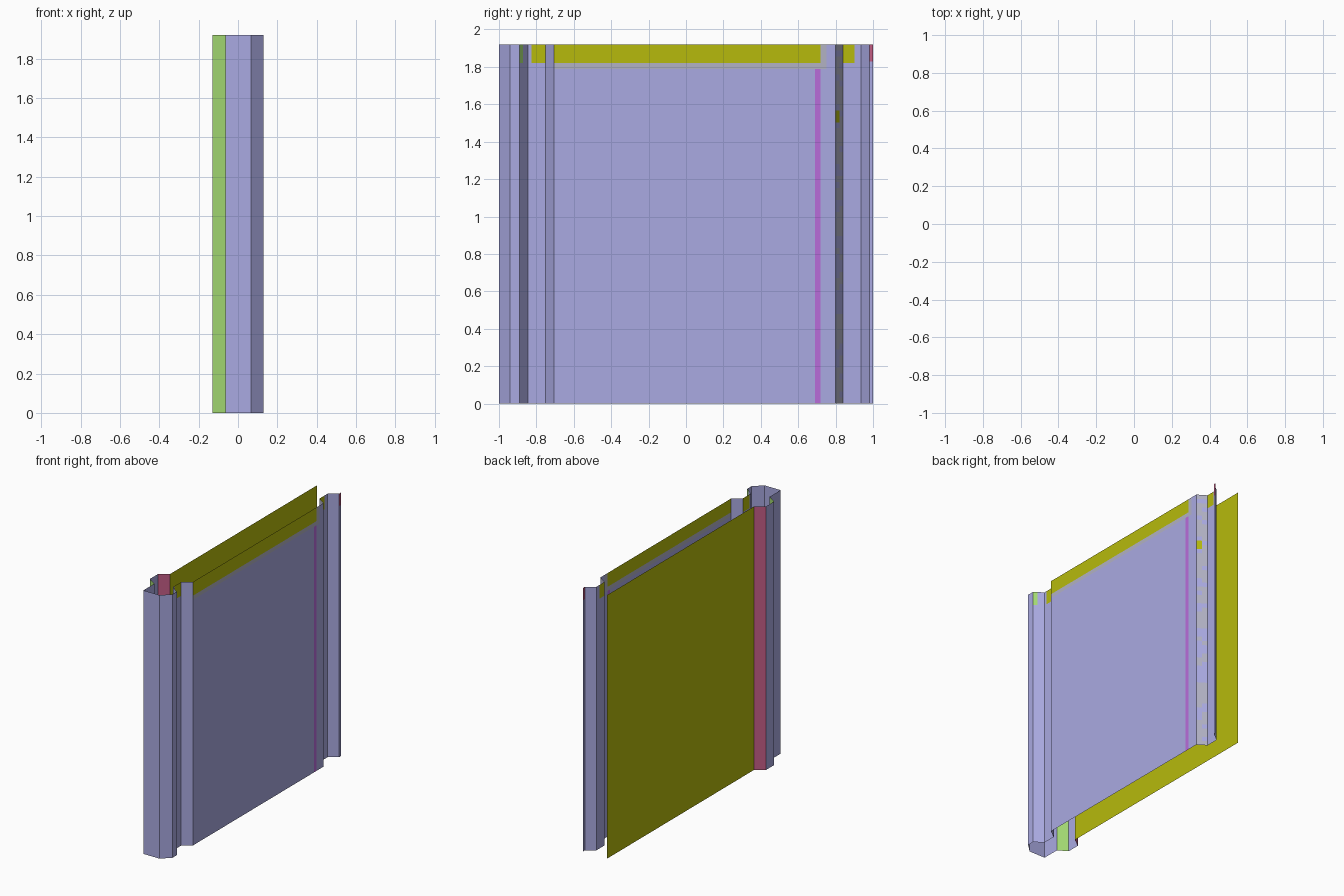
import bpy, bmesh, random
from mathutils import Vector

if "Cube" in bpy.data.objects:
    bpy.data.objects.remove(bpy.data.objects["Cube"])

random.seed(4)
H = 1.92          # full height of the folded sheet
BAND = 1.82       # start of the painted top band


def srgb(*c):
    """0-255 display colour to linear RGBA."""
    out = []
    for v in c:
        v /= 255
        out.append(v / 12.92 if v <= 0.04045 else ((v + 0.055) / 1.055) ** 2.4)
    return (*out, 1)


COLOURS = {
    "lilac_blue": srgb(170, 170, 226),
    "olive_yellow": srgb(182, 186, 12),
    "violet": srgb(185, 108, 218),
    "dusty_red": srgb(194, 92, 132),
    "light_green": srgb(166, 220, 116),
    "pale_grey": srgb(178, 178, 196),
}
MATS = []
for name, col in COLOURS.items():
    m = bpy.data.materials.new(name)
    m.diffuse_color = col
    m.use_nodes = True
    m.node_tree.nodes["Principled BSDF"].inputs["Base Color"].default_value = m.diffuse_color
    MATS.append(m)
BLUE, YELLOW, VIOLET, RED, GREEN, GREY = range(6)


def sheet(name, points, rule=lambda s, y, z: BLUE, ycuts=(), zcuts=()):
    """Extrude an open x/y profile upwards; rule(segment, y, z) picks the colour."""
    plan = [(points[0], None)]                    # (point, segment ending there)
    for s, (a, b) in enumerate(zip(points, points[1:])):
        lo, hi = sorted((a[1], b[1]))
        inner = sorted((y for y in ycuts if lo + 1e-4 < y < hi - 1e-4),
                       reverse=b[1] < a[1])
        for y in inner:
            t = (y - a[1]) / (b[1] - a[1])
            plan.append(((a[0] + t * (b[0] - a[0]), y), s))
        plan.append((b, s))
    levels = sorted({0, H, *zcuts})
    bm = bmesh.new()
    grid = [[bm.verts.new((p[0], p[1], z)) for z in levels] for p, _ in plan]
    for i in range(len(plan) - 1):
        for k in range(len(levels) - 1):
            f = bm.faces.new((grid[i][k], grid[i + 1][k],
                              grid[i + 1][k + 1], grid[i][k + 1]))
            c = f.calc_center_median()
            f.material_index = rule(plan[i + 1][1], c.y, c.z)
    me = bpy.data.meshes.new(name)
    bm.to_mesh(me)
    bm.free()
    for m in MATS:
        me.materials.append(m)
    ob = bpy.data.objects.new(name, me)
    bpy.context.collection.objects.link(ob)
    return ob


# Front edge fold: wraps round the -y end
def edge_rule(s, y, z):
    return GREEN if s == 3 and y < -0.872 and z > BAND else BLUE


sheet("front_edge_fold",
      [(-0.063, -1), (0.067, -1), (0.13, -0.94), (0.13, -0.89), (0.067, -0.845)],
      edge_rule, ycuts=(-0.872,), zcuts=(BAND,))


# Outer skin: groove floor, ramp and broad panel with painted bands
def skin_rule(s, y, z):
    if s == 0:
        return YELLOW if z > BAND and y > -0.825 else BLUE
    if s == 2:
        if z > 1.79:
            if y < 0.72:
                return YELLOW if z > BAND else GREY
            return GREY if y < 0.75 else BLUE
        return VIOLET if 0.69 < y < 0.72 else BLUE
    return BLUE


sheet("outer_skin",
      [(0.067, -0.845), (0.067, -0.75), (0.13, -0.705), (0.13, 0.80)],
      skin_rule, ycuts=(-0.825, 0.69, 0.72, 0.75), zcuts=(1.79, BAND))


# Rear groove: speckled side wall
def speckle_rule(s, y, z):
    r = random.random()
    if r < 0.06 and y < 0.82:
        return YELLOW
    return GREY if r < 0.6 else BLUE


sheet("speckled_groove_wall", [(0.13, 0.80), (0.067, 0.84)], speckle_rule,
      ycuts=(0.82,), zcuts=[H * i / 60 for i in range(1, 60)])


# Rear groove floor and lip
def lip_rule(s, y, z):
    if s == 0 and y < 0.9 and z > BAND:
        return YELLOW
    return RED if s == 2 and z > 1.83 else BLUE


sheet("rear_lip", [(0.067, 0.84), (0.067, 0.935), (0.13, 0.98), (0.13, 1.0)],
      lip_rule, ycuts=(0.9,), zcuts=(BAND, 1.83))

# Inner rib: green wall, flat crest, red wall (listed so normals face -x)
sheet("inner_rib",
      [(-0.065, -0.69), (-0.13, -0.735), (-0.13, -0.83), (-0.063, -0.872), (-0.063, -1)],
      lambda s, y, z: (RED, BLUE, GREEN, BLUE)[s])

# Inner skin: one broad yellow sheet
sheet("inner_skin", [(-0.065, 1.0), (-0.065, -0.69)], lambda s, y, z: YELLOW)
